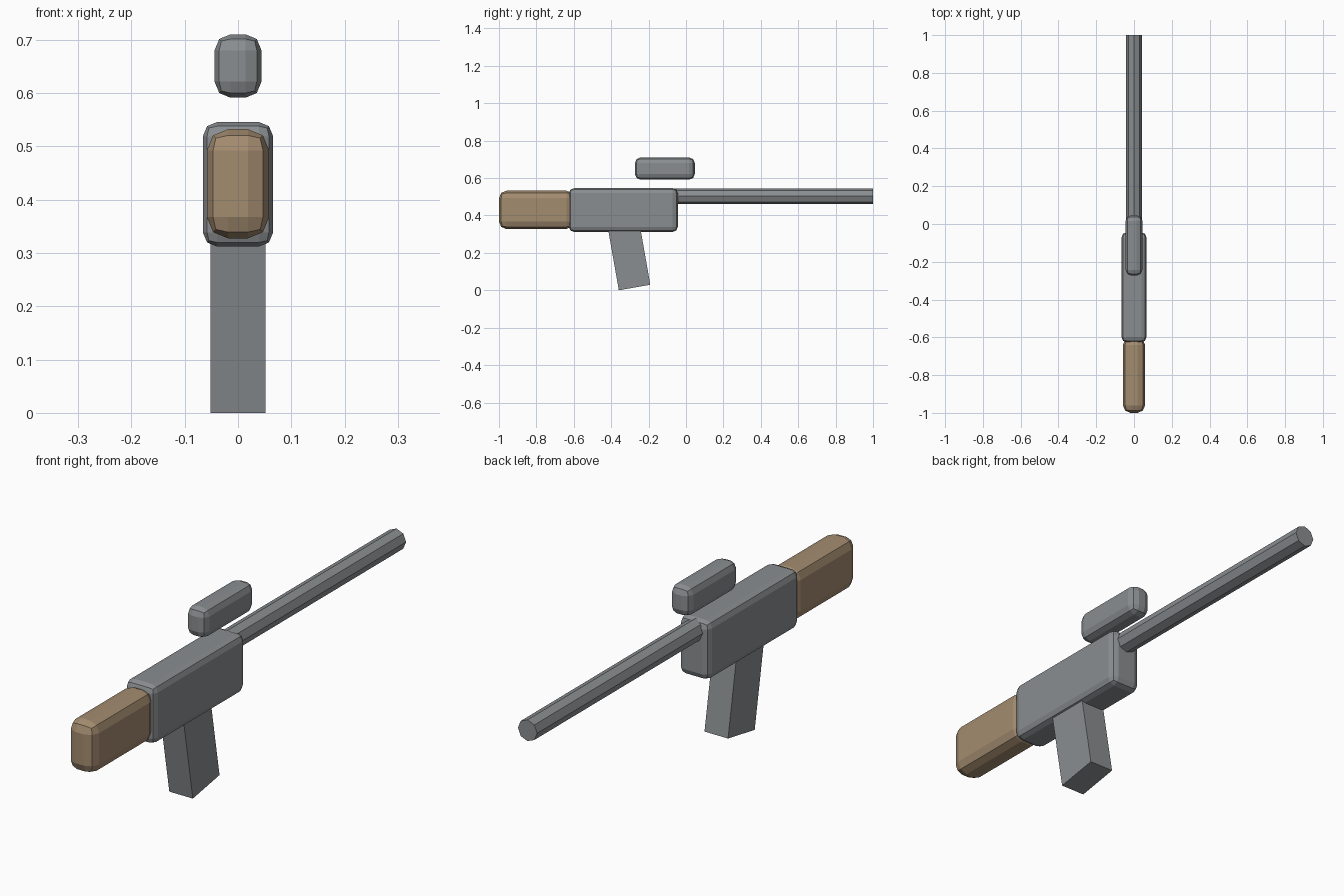
import bpy
import math

if "Cube" in bpy.data.objects:
    bpy.data.objects.remove(bpy.data.objects["Cube"], do_unlink=True)


def make_material(name, colour):
    mat = bpy.data.materials.new(name)
    mat.use_nodes = True
    mat.diffuse_color = colour
    mat.node_tree.nodes["Principled BSDF"].inputs["Base Color"].default_value = colour
    return mat


metal = make_material("grey metal", (0.255, 0.27, 0.28, 1))
wood = make_material("brown wood", (0.37, 0.262, 0.162, 1))


def finish(name, mat):
    obj = bpy.context.object
    obj.name = name
    obj.data.materials.append(mat)
    return obj


def box(name, mat, centre, size, bevel=0, tilt=0):
    """Box with an optional two-step rounded edge."""
    bpy.ops.mesh.primitive_cube_add(size=1, location=centre)
    obj = finish(name, mat)
    obj.scale = size
    bpy.ops.object.transform_apply(location=False, rotation=False, scale=True)
    obj.rotation_euler.x = tilt
    if bevel:
        mod = obj.modifiers.new("rounded edges", "BEVEL")
        mod.width = bevel
        mod.segments = 2
    return obj


# Rounded blocks: receiver, stock and floating sight
box("receiver", metal, (0, -0.335, 0.429), (0.132, 0.582, 0.234), 0.027)
box("stock", wood, (0, -0.8, 0.43), (0.117, 0.4, 0.205), 0.04)
box("sight", metal, (0, -0.113, 0.651), (0.088, 0.32, 0.119), 0.03)

# Sharp-edged grip leaning along the length, its top sunk into the receiver
lean = math.radians(10)
length = 0.35
grip_y = -0.275 - math.sin(lean) * length / 2
grip_z = 0.015 + math.cos(lean) * length / 2
box("grip", metal, (0, grip_y, grip_z), (0.104, 0.171, length), 0, lean)

# Eight-sided barrel
start, end = -0.07, 1.0
bpy.ops.mesh.primitive_cylinder_add(
    vertices=8, radius=0.0425, depth=end - start,
    location=(0, (start + end) / 2, 0.503), rotation=(math.pi / 2, 0, 0))
finish("barrel", metal)
